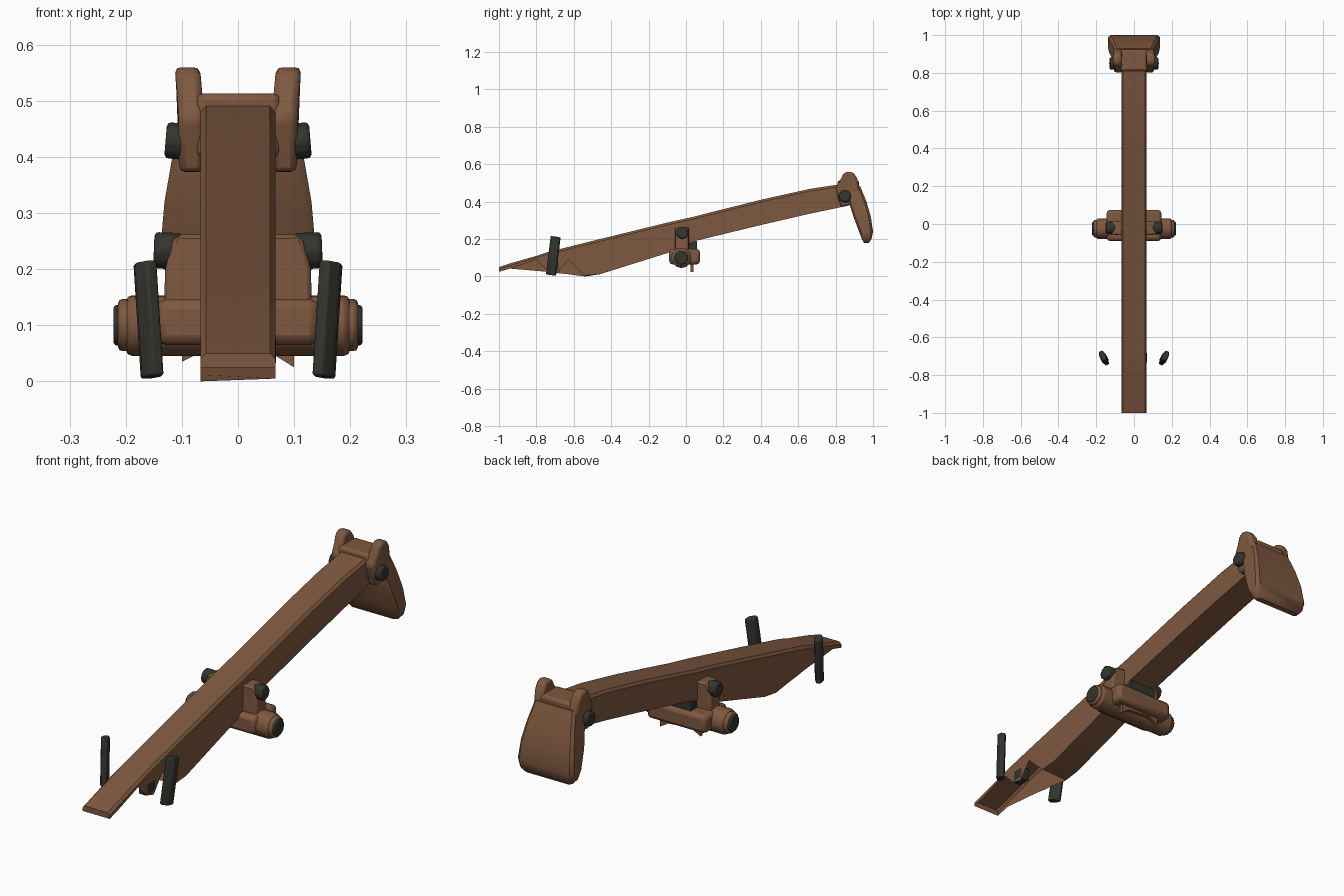
import bpy, bmesh, math
from mathutils import Vector, Matrix

if "Cube" in bpy.data.objects:
    bpy.data.objects.remove(bpy.data.objects["Cube"])


def material(name, rgb):
    m = bpy.data.materials.new(name)
    m.diffuse_color = (*rgb, 1)
    m.use_nodes = True
    m.node_tree.nodes["Principled BSDF"].inputs["Base Color"].default_value = m.diffuse_color
    return m


WOOD = material("brown wood", (0.21, 0.098, 0.05))
IRON = material("dark iron", (0.033, 0.035, 0.027))


def finish(name, bm, mat, bevel=0.0, recalc=True):
    if recalc:
        bmesh.ops.recalc_face_normals(bm, faces=bm.faces)
    me = bpy.data.meshes.new(name)
    bm.to_mesh(me)
    bm.free()
    ob = bpy.data.objects.new(name, me)
    bpy.context.collection.objects.link(ob)
    me.materials.append(mat)
    if bevel:
        b = ob.modifiers.new("soft edges", 'BEVEL')
        b.width, b.segments, b.limit_method = bevel, 2, 'ANGLE'
    bpy.ops.object.select_all(action='DESELECT')
    bpy.context.view_layer.objects.active = ob
    ob.select_set(True)
    bpy.ops.object.shade_smooth_by_angle(angle=math.radians(40))
    return ob


def loft(name, rings, mat, bevel=0.0, caps=True):
    bm = bmesh.new()
    vs = [[bm.verts.new(p) for p in r] for r in rings]
    n = len(rings[0])
    for a, b in zip(vs, vs[1:]):
        for i in range(n):
            bm.faces.new((a[i], a[(i + 1) % n], b[(i + 1) % n], b[i]))
    if caps:
        bm.faces.new(vs[0])
        bm.faces.new(vs[-1])
    return finish(name, bm, mat, bevel)


def box(name, x0, x1, y0, y1, z0, z1, mat, bevel=0.0):
    rings = [[(x, y0, z0), (x, y1, z0), (x, y1, z1), (x, y0, z1)] for x in (x0, x1)]
    return loft(name, rings, mat, bevel)


def rod(name, p, q, r, mat, sides=10, bevel=0.0, squash=1.0):
    p, q = Vector(p), Vector(q)
    rot = (q - p).to_track_quat('Z', 'Y')
    rings = []
    for c in (p, q):
        rings.append([c + rot @ Vector((r * squash * math.cos(2 * math.pi * i / sides),
                                        r * math.sin(2 * math.pi * i / sides), 0))
                      for i in range(sides)])
    return loft(name, rings, mat, bevel)


# Long sloping beam: y, top, lower edge of left wall, lower edge of right wall
stations = [(-1.0, .05, .025, .025), (-.94, .07, .042, .042), (-.80, .11, .03, .09),
            (-.74, .13, .025, .03), (-.69, .143, .018, .015), (-.63, .158, .012, .09),
            (-.54, .18, 0.0, .005), (-.46, .2, .012, .012), (-.10, .288, .125, .125),
            (.03, .317, .185, .185), (.40, .41, .275, .275), (.66, .468, .335, .335),
            (.85, .497, .375, .375)]
bm = bmesh.new()
rings = []
for y, t, bl, br in stations:
    c = min(.012, (t - max(bl, br)) * .4)
    pts = [(-.067, bl), (-.067, t - c), (-.057, t), (.057, t), (.067, t - c), (.067, br)]
    rings.append([bm.verts.new((x, y, z)) for x, z in pts])
for k, (a, b) in enumerate(zip(rings, rings[1:])):
    # the front underside stays open
    for i in range(6 if stations[k][0] >= -.55 else 5):
        bm.faces.new((a[i], a[(i + 1) % 6], b[(i + 1) % 6], b[i]))
bm.faces.new(rings[0])
bm.faces.new(rings[-1])
finish("beam", bm, WOOD)

# Pivot: axle, cross block and remnants under the beam
rod("axle", (-.2, -.025, .1), (.2, -.025, .1), .055, WOOD, 12, .012)
box("axle_block", -.145, .145, -.09, .075, .065, .147, WOOD, .018)
box("beam_underplate", -.066, .066, -.03, .06, .145, .19, IRON)
loft("broken_splinter", [[(-.1, y, .08), (-.1, y, .035), (-.05, y, .06), (.06, y, .05),
                          (.1, y, .025), (.1, y, .08)] for y in (.025, .04)], WOOD)

# Rear blade: z, front y, back y, half width
blade = [(.485, .86, .93, .1), (.40, .87, .965, .117), (.32, .895, .988, .131),
         (.24, .925, 1.0, .138), (.20, .94, .992, .132), (.18, .952, .978, .115)]
loft("blade", [[(-w, f + .01, z), (-w * .9, f, z), (w * .9, f, z), (w, f + .01, z),
                (w, b - .012, z), (w * .9, b, z), (-w * .9, b, z), (-w, b - .012, z)]
               for z, f, b, w in blade], WOOD)
box("head_bar", -.075, .075, .81, .925, .40, .513, WOOD, .012)

ear = [(.80, .47), (.825, .515), (.84, .55), (.865, .562), (.895, .555), (.915, .525),
       (.93, .46), (.89, .385), (.83, .37)]
for s, side in ((-1, "left"), (1, "right")):
    # Ears flare outward toward their tips
    loft("ear_" + side, [[(s * (x + .1 * max(0, z - .48)), y, z) for y, z in ear]
                         for x in (.06, .105)], WOOD, .012)
    rod("head_bolt_" + side, (s * .07, .85, .425), (s * .129, .85, .43), .034, IRON, 8, .008)
    # Pivot upright with bolt
    loft("upright_" + side, [[(s * .05, -.06, z), (s * x, -.055, z), (s * x, .012, z), (s * .05, .017, z)]
                             for z, x in ((.11, .132), (.2, .13), (.255, .115), (.262, .10))], WOOD, .01)
    rod("pivot_bolt_" + side, (s * .10, -.02, .232), (s * .15, -.02, .234), .034, IRON, 8, .008)
    rod("axle_cap_" + side, (s * .19, -.025, .1), (s * .222, -.025, .1), .038, IRON, 10, .006)
    rod("axle_collar_" + side, (s * .18, -.025, .1), (s * .214, -.025, .1), .047, WOOD, 12, .008)
    # Loose front pegs
    rod("front_peg_" + side, (s * .153, -.722, .008), (s * .166, -.697, .212), .031, IRON, 6, .004, .62)

# Iron stub in the broken front wall
box("peg_stub", .025, .0675, -.74, -.675, .025, .085, IRON, .008)
